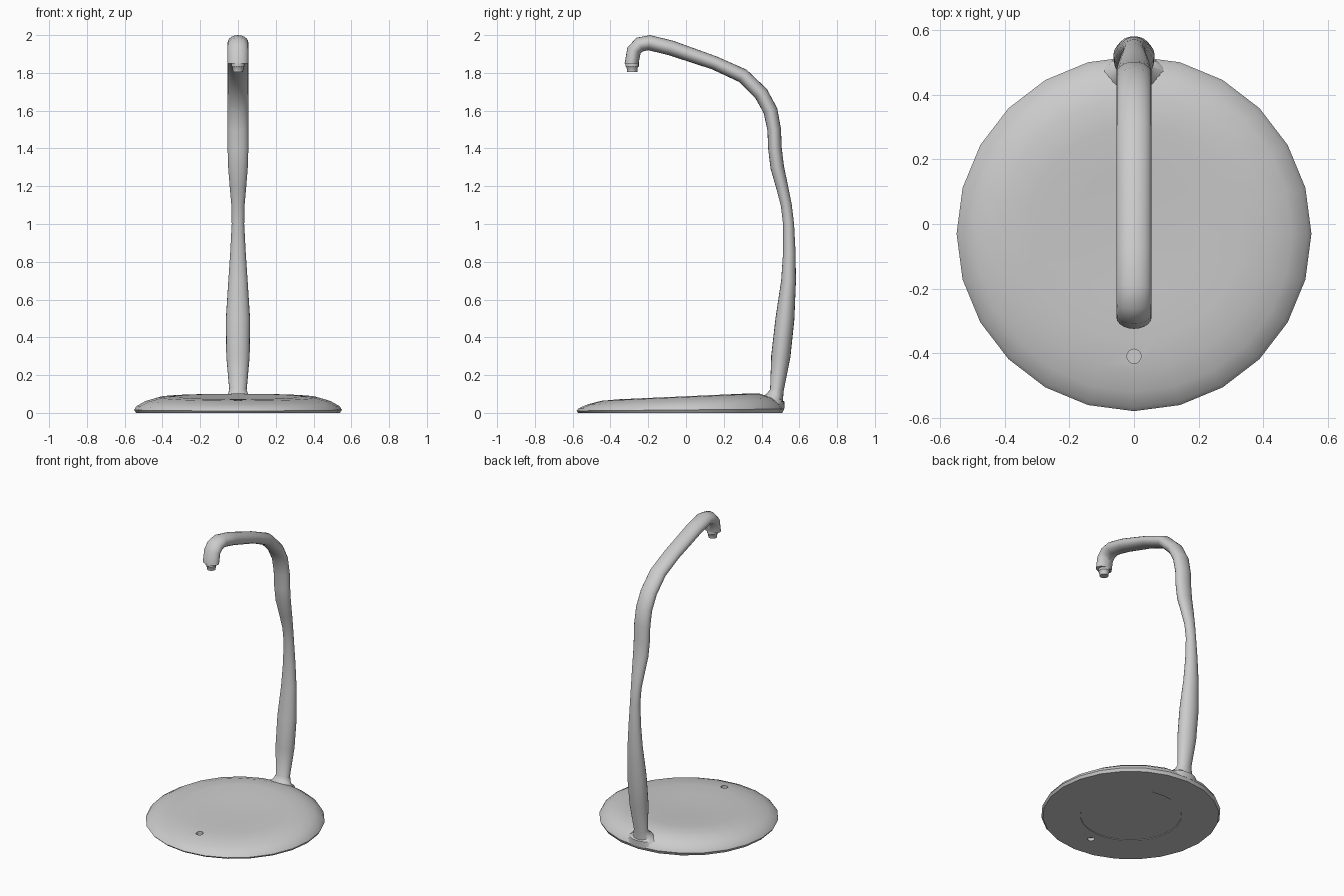
import bpy, bmesh, math
from mathutils import Vector

cube = bpy.data.objects.get("Cube")
if cube:
    bpy.data.objects.remove(cube)

# One plain grey for everything
grey = bpy.data.materials.new("plain grey")
grey.use_nodes = True
GREY = (0.6, 0.6, 0.6, 1)
grey.diffuse_color = GREY
grey.node_tree.nodes["Principled BSDF"].inputs["Base Color"].default_value = GREY


def loft(name, rings):
    """Skin a list of equal point rings and cap both ends."""
    bm = bmesh.new()
    loops = [[bm.verts.new(p) for p in ring] for ring in rings]
    count = len(loops[0])
    for low, high in zip(loops, loops[1:]):
        for i in range(count):
            j = (i + 1) % count
            bm.faces.new((low[i], low[j], high[j], high[i]))
    bm.faces.new(loops[0][::-1])
    bm.faces.new(loops[-1])
    bmesh.ops.recalc_face_normals(bm, faces=bm.faces)
    mesh = bpy.data.meshes.new(name)
    bm.to_mesh(mesh)
    bm.free()
    mesh.materials.append(grey)
    obj = bpy.data.objects.new(name, mesh)
    bpy.context.collection.objects.link(obj)
    return obj


def select_only(obj):
    bpy.ops.object.select_all(action='DESELECT')
    obj.select_set(True)
    bpy.context.view_layer.objects.active = obj


def smooth(obj, degrees=40):
    select_only(obj)
    bpy.ops.object.shade_smooth_by_angle(angle=math.radians(degrees))


def circle(radius, z, y=0.0, sides=24):
    steps = [math.tau * i / sides for i in range(sides)]
    return [Vector((radius * math.sin(a), y - radius * math.cos(a), z)) for a in steps]


def turned(name, profile, y, sides=24):
    return loft(name, [circle(r, z, y, sides) for r, z in profile])


# Base: shallow dished disc, rising gently to the back, recessed pad underneath
BASE_Y = -0.03
base = turned("base", [(0.31, 0.004), (0.311, 0), (0.54, 0), (0.55, 0.016), (0.538, 0.036),
                       (0.49, 0.064), (0.42, 0.084), (0.33, 0.088), (0.2, 0.084), (0.08, 0.08)],
              BASE_Y)
for v in base.data.vertices:
    v.co.z += 0.045 * v.co.y * min(1, v.co.z / 0.08)

# Small hole near the front of the base
HOLE_Y = -0.41
cutter = turned("hole_cutter", [(0.022, -0.1), (0.022, 0.2)], HOLE_Y, 16)
cutter.hide_render = True
bore = base.modifiers.new("hole", 'BOOLEAN')
bore.operation = 'DIFFERENCE'
bore.object = cutter
select_only(base)
bpy.ops.object.modifier_apply(modifier=bore.name)
bpy.data.objects.remove(cutter)
smooth(base)
smooth(turned("hole_plug", [(0.022, 0.02), (0.022, 0.045)], HOLE_Y, 16))

# Arm: y, z, half depth along the side, half width across the front
ARM = [
    (0.44, 0.02, 0.08, 0.13), (0.45, 0.06, 0.072, 0.1),
    (0.472, 0.085, 0.046, 0.06), (0.481, 0.12, 0.036, 0.046),
    (0.502, 0.3, 0.051, 0.062), (0.524, 0.5, 0.05, 0.064),
    (0.543, 0.7, 0.039, 0.051), (0.547, 0.85, 0.033, 0.041),
    (0.543, 1.0, 0.029, 0.033), (0.531, 1.1, 0.029, 0.035),
    (0.508, 1.2, 0.032, 0.044), (0.483, 1.3, 0.036, 0.052),
    (0.471, 1.4, 0.036, 0.055), (0.467, 1.5, 0.036, 0.055),
    (0.447, 1.6, 0.038, 0.055), (0.398, 1.69, 0.039, 0.055),
    (0.3, 1.785, 0.038, 0.055), (0.15, 1.853, 0.036, 0.055),
    (-0.08, 1.932, 0.04, 0.055), (-0.195, 1.96, 0.04, 0.055),
    (-0.245, 1.95, 0.04, 0.055), (-0.275, 1.92, 0.038, 0.055),
    (-0.288, 1.85, 0.037, 0.055),
]


def arm_rings(stations, sides=20):
    rings = []
    last = len(stations) - 1
    for i, (y, z, depth, width) in enumerate(stations):
        before, after = stations[max(i - 1, 0)], stations[min(i + 1, last)]
        along = Vector((0, after[0] - before[0], after[1] - before[1])).normalized()
        if i in (0, 1, last):
            along = Vector((0, 0, 1 if i < last else -1))
        across = Vector((0, along.z, -along.y))
        ring = []
        for k in range(sides):
            a = math.tau * k / sides
            ring.append(Vector((width * math.cos(a), y, z)) + across * depth * math.sin(a))
        rings.append(ring)
    return rings


smooth(loft("arm", arm_rings(ARM)))

# Small stepped nozzle under the end of the arm
smooth(turned("nozzle", [(0.035, 1.87), (0.035, 1.835), (0.029, 1.828), (0.027, 1.805)],
              -0.285, 16))
